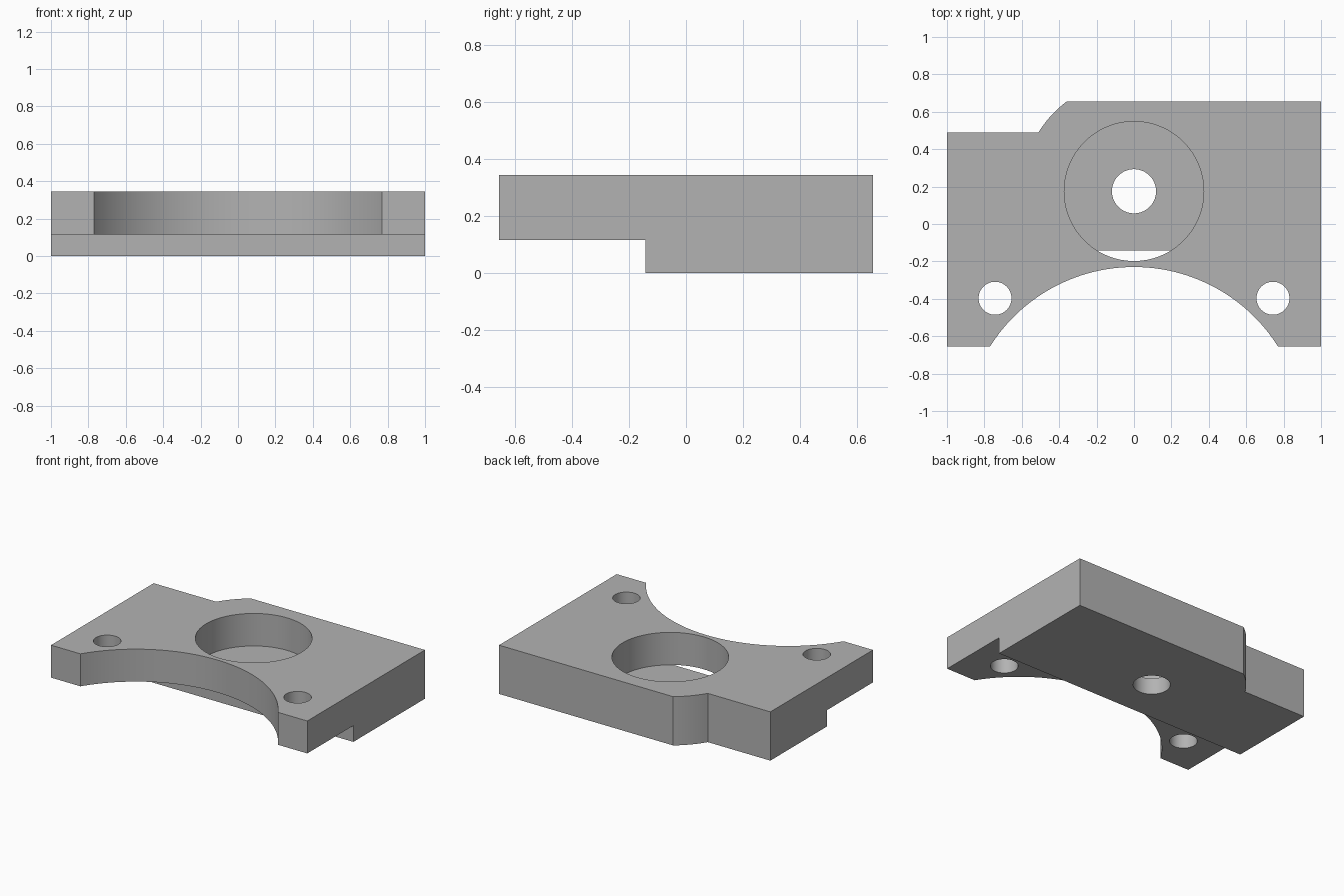
import bpy, bmesh, math
from mathutils import Vector

if "Cube" in bpy.data.objects:
    bpy.data.objects.remove(bpy.data.objects["Cube"], do_unlink=True)

HALF_X, HALF_Y = 1.0, 0.656
HEIGHT, STEP_Z, STEP_Y = 0.344, 0.115, -0.142
BORE = Vector((0, 0.175))
NOTCH_Y, BOSS_R = 0.488, 0.6

grey = bpy.data.materials.new("plain grey metal")
grey.use_nodes = True
colour = (0.45, 0.45, 0.45, 1)
grey.diffuse_color = colour
grey.node_tree.nodes["Principled BSDF"].inputs["Base Color"].default_value = colour


def prism(name, outline, z0, z1):
    """Extrude a flat outline between two heights."""
    bm = bmesh.new()
    base = bm.faces.new([bm.verts.new((x, y, z0)) for x, y in outline])
    top = bmesh.ops.extrude_face_region(bm, geom=[base])["geom"]
    verts = [v for v in top if isinstance(v, bmesh.types.BMVert)]
    bmesh.ops.translate(bm, verts=verts, vec=(0, 0, z1 - z0))
    bmesh.ops.recalc_face_normals(bm, faces=bm.faces)
    mesh = bpy.data.meshes.new(name)
    bm.to_mesh(mesh)
    bm.free()
    obj = bpy.data.objects.new(name, mesh)
    bpy.context.collection.objects.link(obj)
    mesh.materials.append(grey)
    return obj


def arc(cx, cy, r, a0, a1, n):
    return [(cx + r * math.cos(a0 + (a1 - a0) * i / n),
             cy + r * math.sin(a0 + (a1 - a0) * i / n)) for i in range(n + 1)]


def cylinder(name, x, y, r, z0, z1):
    return prism(name, arc(x, y, r, 0, math.tau, 96)[:-1], z0, z1)


# Plate outline: scooped front edge and a rear corner notch rounded about the bore
scoop_r, scoop_y = 0.91, -1.14
half = math.acos((-HALF_Y - scoop_y) / scoop_r)
scoop = arc(0, scoop_y, scoop_r, math.pi / 2 + half, math.pi / 2 - half, 64)
a_back = math.pi - math.asin((HALF_Y - BORE.y) / BOSS_R)
a_notch = math.pi - math.asin((NOTCH_Y - BORE.y) / BOSS_R)
shoulder = arc(BORE.x, BORE.y, BOSS_R, a_back, a_notch, 12)
outline = ([(-HALF_X, -HALF_Y)] + scoop + [(HALF_X, -HALF_Y), (HALF_X, HALF_Y)]
           + shoulder + [(-HALF_X, NOTCH_Y)])
plate = prism("mounting_plate", outline, 0, HEIGHT)

# Cutters: underside step, counterbore, centre hole and the two bolt holes
cutters = [
    prism("step_cutter", [(-2, -2), (2, -2), (2, STEP_Y), (-2, STEP_Y)], -1, STEP_Z),
    cylinder("counterbore_cutter", BORE.x, BORE.y, 0.373, STEP_Z - 0.0005, 1),
    cylinder("centre_hole_cutter", BORE.x, BORE.y, 0.118, -1, 1),
]
for side, name in ((-1, "right"), (1, "left")):
    cutters.append(cylinder(name + "_bolt_hole_cutter", side * 0.743, -0.397, 0.088, -1, 1))

bpy.ops.object.select_all(action="DESELECT")
bpy.context.view_layer.objects.active = plate
plate.select_set(True)
for cutter in cutters:
    cutter.hide_render = True
    mod = plate.modifiers.new(cutter.name, "BOOLEAN")
    mod.operation, mod.solver, mod.object = "DIFFERENCE", "EXACT", cutter
    bpy.ops.object.modifier_apply(modifier=mod.name)
    bpy.data.objects.remove(cutter, do_unlink=True)

# Smooth curved walls, crisp edges
bpy.ops.object.shade_smooth_by_angle(angle=math.radians(30))
